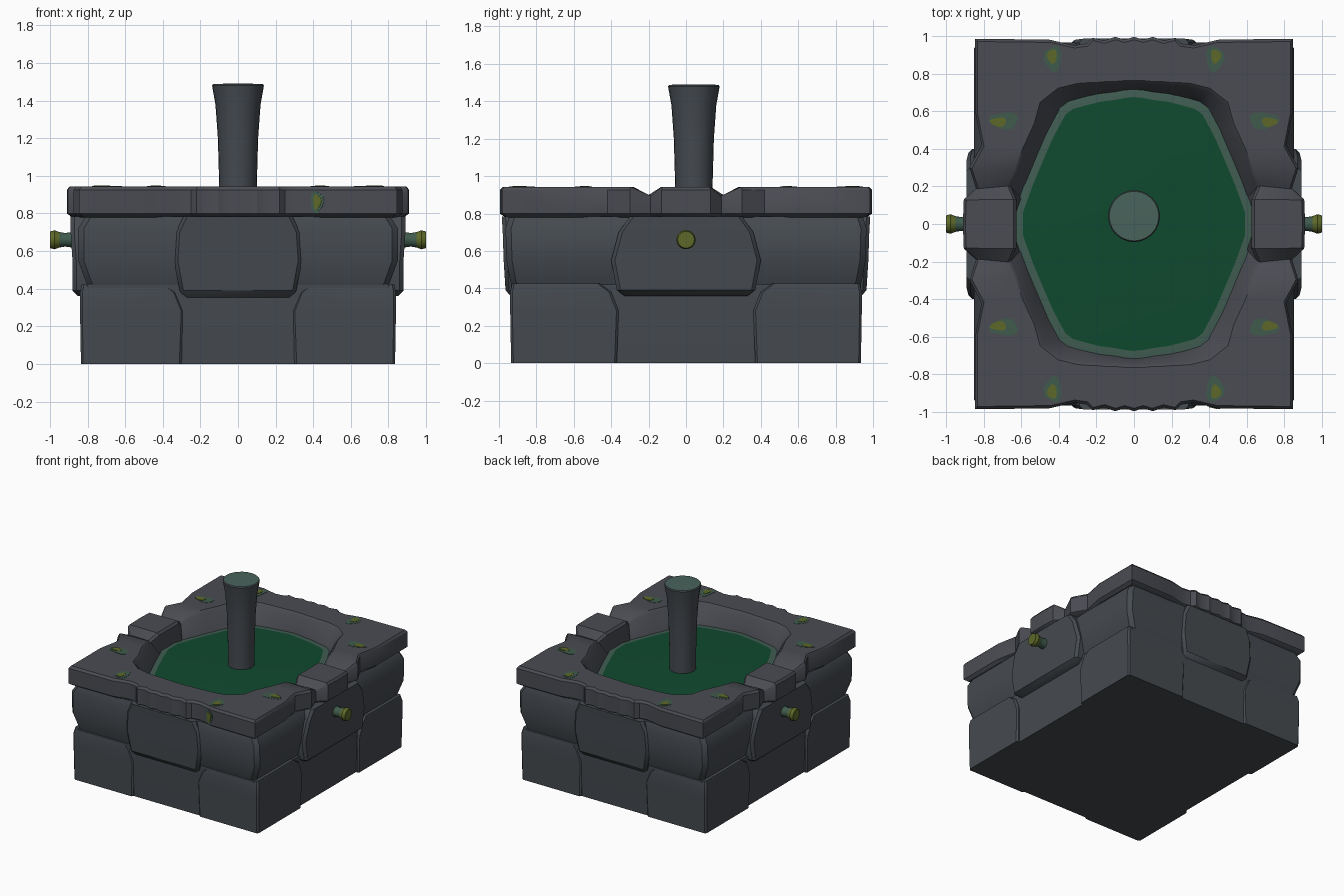
import bpy, bmesh, math

if "Cube" in bpy.data.objects:
    bpy.data.objects.remove(bpy.data.objects["Cube"])


def material(name, rgb):
    m = bpy.data.materials.new(name)
    m.diffuse_color = (*rgb, 1)
    m.use_nodes = True
    m.node_tree.nodes["Principled BSDF"].inputs["Base Color"].default_value = m.diffuse_color
    return m


STONE = material("slate stone", (0.060, 0.069, 0.080))
RIM = material("rim stone", (0.068, 0.072, 0.086))
WATER = material("deep green water", (0.005, 0.068, 0.028))
EDGE = material("pale water edge", (0.052, 0.110, 0.085))
TOP = material("pale green stone", (0.065, 0.125, 0.105))
HALO = material("grey green moss", (0.050, 0.105, 0.075))
OLIVE = material("olive moss", (0.110, 0.140, 0.022))


def loft(name, loops, mats, caps=(True, True), angle=35, place=lambda p: p):
    """Skin a list of equal loops; mats gives the material of each band, then the end cap."""
    used = list(dict.fromkeys(mats))
    bm = bmesh.new()
    rings = [[bm.verts.new(place(p)) for p in lp] for lp in loops]
    n = len(rings[0])
    for k in range(len(rings) - 1):
        for i in range(n):
            j = (i + 1) % n
            f = bm.faces.new((rings[k][i], rings[k][j], rings[k + 1][j], rings[k + 1][i]))
            f.material_index = used.index(mats[min(k, len(mats) - 1)])
    if caps[0]:
        bm.faces.new(rings[0][::-1]).material_index = used.index(mats[0])
    if caps[1]:
        bm.faces.new(rings[-1]).material_index = used.index(mats[-1])
    bmesh.ops.recalc_face_normals(bm, faces=bm.faces[:])
    me = bpy.data.meshes.new(name)
    bm.to_mesh(me)
    bm.free()
    for m in used:
        me.materials.append(m)
    ob = bpy.data.objects.new(name, me)
    bpy.context.collection.objects.link(ob)
    bpy.ops.object.select_all(action='DESELECT')
    ob.select_set(True)
    bpy.context.view_layer.objects.active = ob
    bpy.ops.object.shade_smooth_by_angle(angle=math.radians(angle))
    return ob


def rect(z, x0, x1, y0, y1, c):
    """Rectangle with chamfered corners."""
    return [(x0 + c, y0, z), (x1 - c, y0, z), (x1, y0 + c, z), (x1, y1 - c, z),
            (x1 - c, y1, z), (x0 + c, y1, z), (x0, y1 - c, z), (x0, y0 + c, z)]


def centred(levels, c):
    return [rect(z, -hx, hx, -hy, hy, c) for z, hx, hy in levels]


def circle(r, z, n=24):
    return [(r * math.cos(2 * math.pi * i / n), r * math.sin(2 * math.pi * i / n), z) for i in range(n)]


# Body: recessed base, pillowy middle course
loft("base_core", centred([(0, .81, .92), (.2, .82, .93), (.42, .82, .935)], .02), [STONE])
loft("middle_course", centred([(.39, .79, .92), (.44, .81, .94), (.55, .85, .96),
                               (.72, .85, .965), (.785, .81, .945)], .03), [STONE])

# Middle bulging blocks on the sides and on the front and back
loft("side_blocks", centred([(.36, .85, .33), (.39, .88, .37), (.55, .88, .40),
                             (.70, .89, .36), (.785, .89, .30)], .02), [STONE])
loft("front_back_blocks", centred([(.35, .29, .93), (.39, .31, .965), (.55, .34, .975),
                                   (.70, .33, .98), (.785, .29, .985)], .02), [STONE])

# Lower corner blocks
for sx in (1, -1):
    for sy in (1, -1):
        loft("corner_block", [rect(0, .30, .835, .37, .935, .012),
                              rect(.28, .29, .84, .36, .94, .012),
                              rect(.38, .33, .84, .40, .94, .012),
                              rect(.425, .39, .83, .46, .93, .012)], [STONE],
             place=lambda p: (p[0] * sx, p[1] * sy, p[2]))

# Quarter outlines of the rim: outer edge, inner edge, water line
OUTER = [(.91, 0), (.905, .13), (.84, .19), (.875, .30), (.81, .42), (.845, .60), (.845, .985),
         (.45, .98), (.32, .95), (.25, .96), (.22, .99), (.16, .975), (.10, .995), (.05, .98), (0, .995)]
INNER = [(.635, 0), (.635, .13), (.665, .20), (.63, .28), (.585, .40), (.525, .53), (.495, .64),
         (.40, .715), (.30, .74), (.23, .745), (.20, .745), (.15, .75), (.10, .75), (.05, .755), (0, .755)]
SHORE = [(.60, 0), (.60, .06), (.575, .13), (.55, .20), (.50, .32), (.44, .46), (.37, .59),
         (.33, .62), (.26, .64), (.22, .65), (.18, .66), (.14, .665), (.10, .67), (.05, .68), (0, .685)]


def full(quarter, z, s=1.0, dip=0.0):
    """Mirror a quarter outline into a closed loop; dip lowers the gaps beside the side blocks."""
    half = quarter + [(-x, y) for x, y in quarter[-2::-1]]
    loop = half + [(x, -y) for x, y in half[-2:0:-1]]
    return [(x * s, y * s, z - (dip if .18 < abs(y) < .25 and abs(x) > .6 else 0)) for x, y in loop]


# Rim slab with sloping inner wall
loft("rim", [full(SHORE, .77, 1.04), full(INNER, .925, .985, .04), full(INNER, .943, 1.01, .045),
             full(OUTER, .943, .985, .05), full(OUTER, .925, 1, .045), full(OUTER, .80),
             full(OUTER, .78, .97), full(SHORE, .77, 1.04)], [RIM], caps=(False, False))

# Water with a pale edge
loft("water", [full(SHORE, .788, 1.06), full(SHORE, .79, 1.035), full(SHORE, .793, .985)],
     [EDGE, EDGE, WATER], caps=(False, True))

# Flared centre column
loft("column", [circle(r, z) for r, z in ((.10, .77), (.10, .95), (.107, 1.2), (.12, 1.38),
                                          (.138, 1.48), (.132, 1.488), (.07, 1.49))],
     [STONE] * 5 + [TOP, TOP], place=lambda p: (p[0], p[1] + .042, p[2]))

# Side pegs
for s in (1, -1):
    loft("side_peg", [circle(r, x, 14) for r, x in ((.045, .86), (.037, .92), (.042, .95),
                                                    (.052, .975), (.045, 1.0))],
         [HALO, HALO, OLIVE], place=lambda p: (s * p[2], p[0], .66 + p[1]))


# Moss patches: thin irregular plates, pale halo below an olive core
def blob(name, mat, rx, ry, h, place):
    pts = []
    for i in range(12):
        a = 2 * math.pi * i / 12
        w = 1 + .14 * math.sin(3 * a + 1)
        pts.append((rx * w * math.cos(a), ry * w * math.sin(a)))
    loft(name, [[(x, y, z) for x, y in pts] for z in (h - .004, h)], [mat], place=place)


for sx in (1, -1):
    for sy in (1, -1):
        for cx, cy, rx, ry, ox, oy in ((.43, .88, .048, .068, .005, .012), (.69, .55, .078, .045, .03, -.008)):
            blob("moss_halo", HALO, rx, ry, .945,
                 lambda p: (sx * (cx + p[0]), sy * (cy + p[1]), p[2]))
            blob("moss_core", OLIVE, rx * .55, ry * .55, .948,
                 lambda p: (sx * (cx + ox + p[0]), sy * (cy + oy + p[1]), p[2]))

# Moss running down the front of the rim
T = math.radians(-13)
for mat, rx, ry, h in ((HALO, .035, .058, .003), (OLIVE, .022, .04, .006)):
    blob("front_moss", mat, rx, ry, h,
         lambda p: (.42 + p[0] * math.cos(T) + p[2] * math.sin(T),
                    -.973 + p[0] * math.sin(T) - p[2] * math.cos(T), .862 + p[1]))
